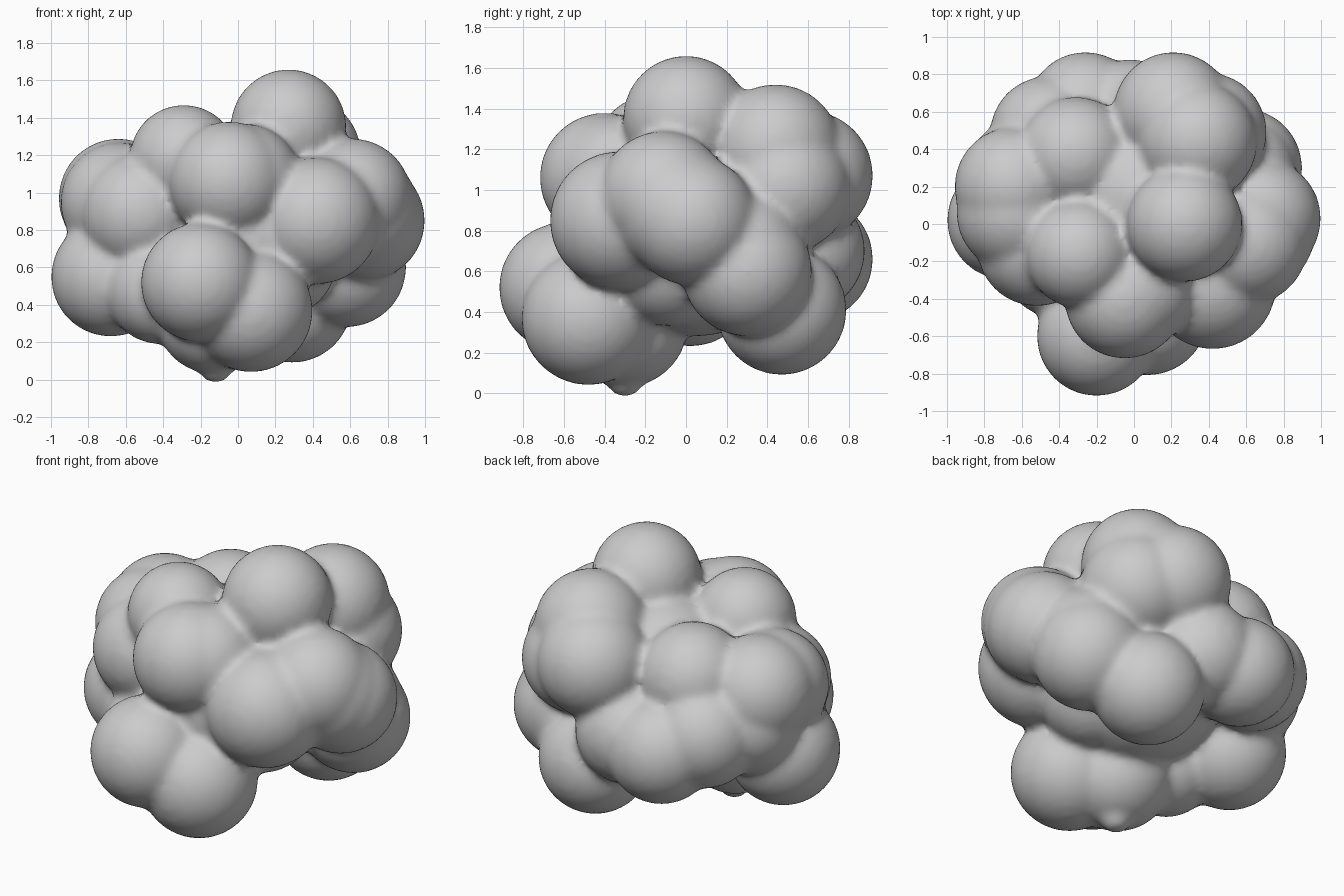
import bpy, bmesh
from mathutils import Matrix

# Lobes of the cluster: x, y, z, radius
lobes = [
    (0.00, 0.05, 0.78, 0.50),    # core
    (0.04, 0.15, 0.92, 0.42),
    (0.08, -0.24, 0.76, 0.34),
    (0.22, -0.08, 0.64, 0.31),
    (0.27, 0.00, 1.35, 0.31),    # peak
    (0.34, 0.44, 1.20, 0.32),    # upper back right
    (0.21, 0.60, 1.07, 0.32),
    (0.39, 0.49, 1.01, 0.32),
    (-0.31, 0.37, 1.03, 0.31),   # upper back left
    (-0.29, -0.16, 1.18, 0.29),  # upper front left
    (-0.05, -0.40, 1.06, 0.32),  # upper front
    (0.03, -0.34, 1.06, 0.31),
    (0.42, -0.33, 0.85, 0.34),   # front right
    (0.61, -0.11, 0.97, 0.32),   # right
    (0.65, -0.04, 0.90, 0.32),
    (0.68, 0.03, 0.85, 0.32),
    (0.58, 0.30, 0.60, 0.32),    # lower right
    (0.56, 0.27, 0.70, 0.31),
    (0.29, 0.47, 0.41, 0.32),    # lower back
    (-0.26, 0.61, 0.66, 0.31),   # back
    (-0.02, 0.57, 0.70, 0.31),
    (-0.46, 0.48, 0.76, 0.31),   # back left
    (-0.64, 0.20, 0.97, 0.32),   # left
    (-0.63, 0.06, 0.95, 0.32),
    (-0.60, 0.25, 0.80, 0.31),
    (-0.52, -0.12, 0.89, 0.32),
    (-0.68, 0.02, 0.55, 0.32),   # lower left
    (-0.42, -0.22, 0.47, 0.28),
    (-0.20, -0.60, 0.52, 0.32),  # lower front
    (0.07, -0.48, 0.37, 0.33),
    (-0.13, -0.30, 0.34, 0.31),
    (-0.12, -0.30, 0.07, 0.09),  # foot nub
]

bm = bmesh.new()
for x, y, z, r in lobes:
    bmesh.ops.create_icosphere(bm, subdivisions=4, radius=r,
                               matrix=Matrix.Translation((x, y, z)))
mesh = bpy.data.meshes.new("lumpy_cluster")
bm.to_mesh(mesh)
bm.free()
cluster = bpy.data.objects.new("lumpy_cluster", mesh)
bpy.context.collection.objects.link(cluster)

# Fuse the lobes into one skin and soften the creases
fuse = cluster.modifiers.new("fuse", 'REMESH')
fuse.mode = 'VOXEL'
fuse.voxel_size = 0.025
fuse.use_smooth_shade = True
soften = cluster.modifiers.new("soften", 'SMOOTH')
soften.factor = 0.5
soften.iterations = 8
